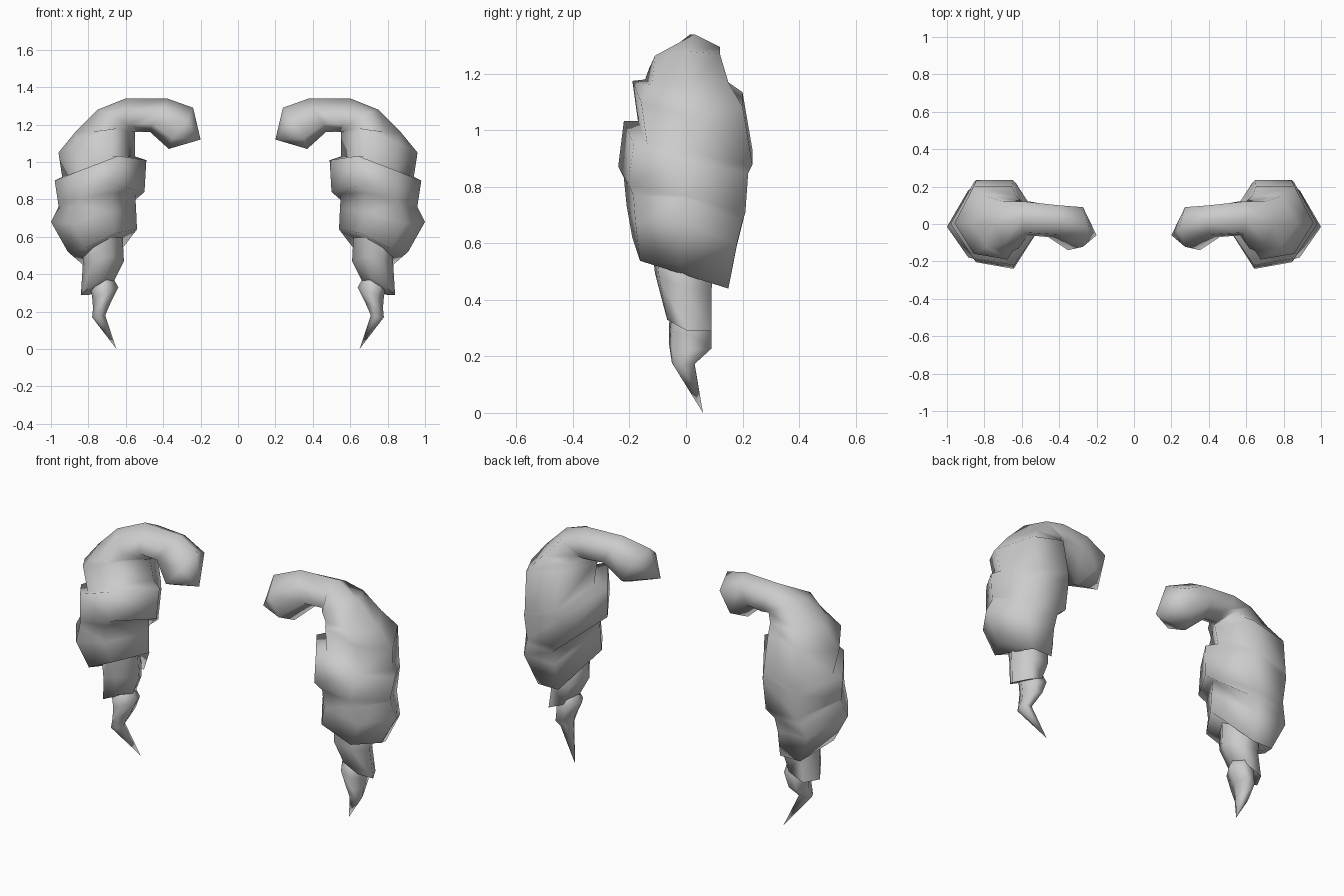
import bpy
import bmesh
import math

default = bpy.data.objects.get("Cube")
if default:
    bpy.data.objects.remove(default, do_unlink=True)


def make_material(name, colour):
    material = bpy.data.materials.new(name)
    material.use_nodes = True
    material.diffuse_color = colour
    material.node_tree.nodes["Principled BSDF"].inputs["Base Color"].default_value = colour
    return material


grey = make_material("plain grey", (0.6, 0.6, 0.6, 1))
SIDES = 6


def add_ring(bm, start, end, front, back, front_rise=0, back_rise=0, tuck=0):
    """Six-sided ring from start (outer) to end (inner) in the xz plane and from
    front to back in y. The rises lift the front and back edges; tuck pulls the
    inner back corner outwards and down."""
    def along(t, y, rise=0, shift=0):
        x = start[0] + (end[0] - start[0]) * t + shift
        z = start[1] + (end[1] - start[1]) * t + rise
        return bm.verts.new((x, y, z))

    middle = (front + back) / 2
    turn = (back - front) * 0.08    # the front edge turns back towards the outside
    return [
        along(0, middle),
        along(.25, back, back_rise),
        along(.75, back, back_rise - tuck, tuck),
        along(1, middle),
        along(.75, front, front_rise, turn * .8),
        along(.25, front + turn, front_rise - turn * .8),
    ]


def loft(name, rings, tip=None):
    """Skin the rings, close both ends (or run to a point), mirror to the other side."""
    bm = bmesh.new()
    loops = [add_ring(bm, *ring) for ring in rings]
    for a, b in zip(loops, loops[1:]):
        for i in range(SIDES):
            j = (i + 1) % SIDES
            bm.faces.new((a[i], a[j], b[j], b[i]))
    bm.faces.new(loops[0])
    last = loops[-1]
    if tip:
        point = bm.verts.new(tip)
        for i in range(SIDES):
            bm.faces.new((last[i], last[(i + 1) % SIDES], point))
    else:
        bm.faces.new(last)
    bmesh.ops.recalc_face_normals(bm, faces=bm.faces)
    mesh = bpy.data.meshes.new(name)
    bm.to_mesh(mesh)
    bm.free()
    mesh.materials.append(grey)
    obj = bpy.data.objects.new(name, mesh)
    bpy.context.collection.objects.link(obj)
    bpy.ops.object.select_all(action="DESELECT")
    obj.select_set(True)
    bpy.context.view_layer.objects.active = obj
    bpy.ops.object.shade_smooth_by_angle(angle=math.radians(88))
    obj.modifiers.new("Mirror", "MIRROR").use_mirror_merge = False
    return obj


# Layered curl, from its lower rim up over the bend to the end of the arm
loft("bent_curl", [
    # lower layer
    ((.91, .52), (.54, .64), -.19, .15, .01, -.11, .06),
    ((1, .68), (.545, .75), -.21, .18, 0, -.1, .04),
    ((.96, .76), (.55, .83), -.22, .20, .02, -.1, .04),
    # middle layer
    ((.96, .77), (.50, .84), -.24, .21, .05, -.08, .03),
    ((.98, .90), (.49, 1.01), -.22, .22, .05, -.08, .02),
    # upper layer
    ((.94, .92), (.55, 1.03), -.17, .235, .03, -.07),
    ((.96, 1.05), (.55, 1.15), -.19, .20, .05, .01),
    # bend
    ((.87, 1.16), (.55, 1.16), -.145, .15, .02, .01),
    ((.75, 1.28), (.55, 1.16), -.13, .12, .03, .02),
    ((.60, 1.34), (.54, 1.16), -.06, .12),
    # arm
    ((.38, 1.34), (.47, 1.16), -.07, .10),
    ((.24, 1.29), (.37, 1.07), -.14, .09),
], tip=(.20, -.06, 1.12))

# Narrow layer
loft("tail_curl", [
    ((.83, .60), (.62, .66), -.13, .10, .03, -.03),
    ((.83, .45), (.61, .47), -.11, .09, .03, -.03),
    ((.84, .29), (.66, .37), -.08, .09, .03, -.02),
])

# Pointed end
loft("pointed_tip", [
    ((.80, .38), (.68, .40), -.04, .07),
    ((.78, .28), (.64, .33), -.06, .09),
    ((.775, .22), (.68, .25), -.06, .09),
    ((.78, .17), (.71, .18), -.05, .03),
], tip=(.65, .06, 0))
